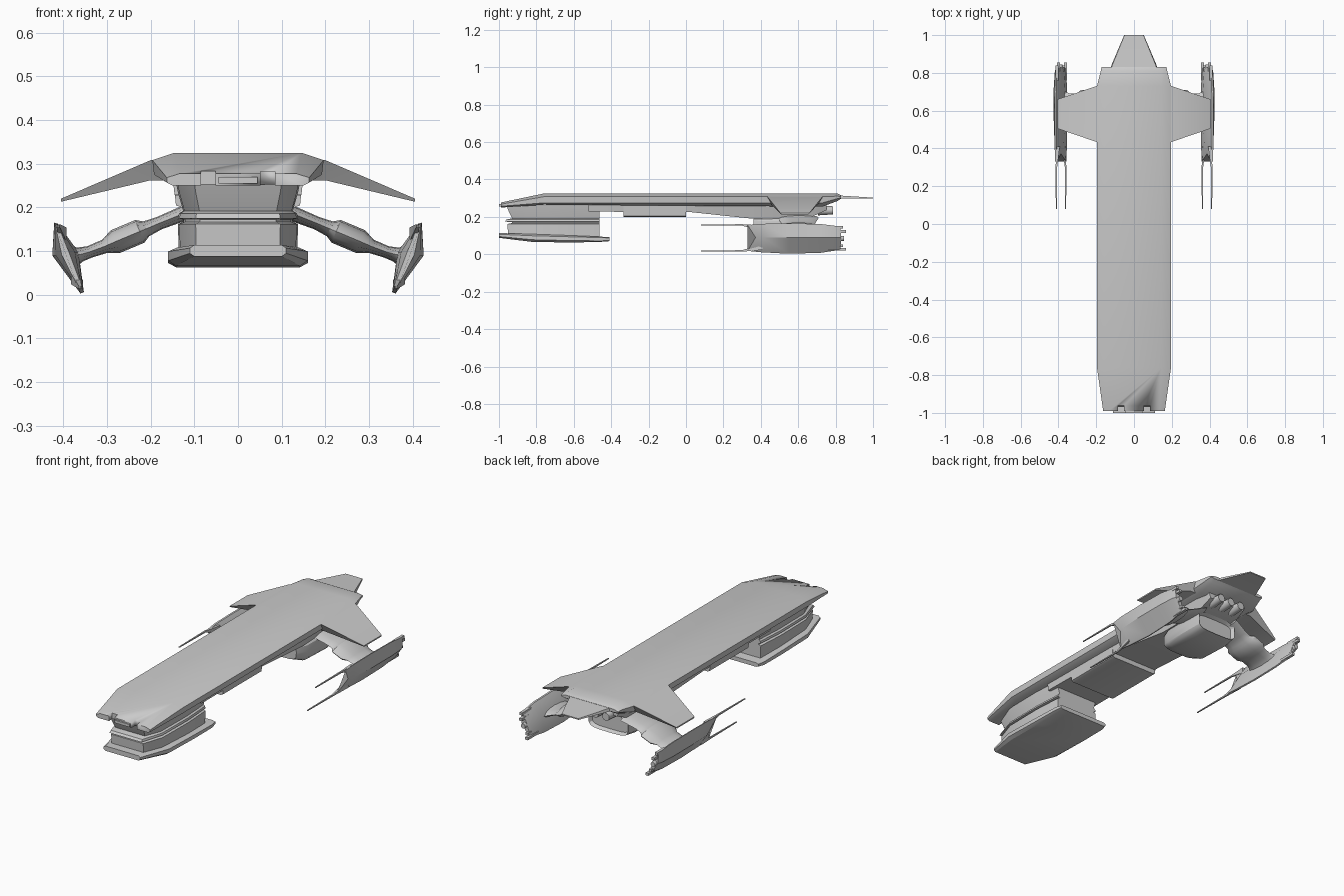
import bpy, bmesh, math
from mathutils import Matrix

if "Cube" in bpy.data.objects:
    bpy.data.objects.remove(bpy.data.objects["Cube"])

grey = bpy.data.materials.new("hull grey")
grey.diffuse_color = (0.6, 0.6, 0.6, 1)
grey.use_nodes = True
grey.node_tree.nodes["Principled BSDF"].inputs["Base Color"].default_value = grey.diffuse_color


def finish(name, bm, mirror=False, angle=30):
    bmesh.ops.recalc_face_normals(bm, faces=bm.faces)
    me = bpy.data.meshes.new(name)
    bm.to_mesh(me)
    bm.free()
    me.materials.append(grey)
    for p in me.polygons:
        p.use_smooth = True
    me.set_sharp_from_angle(angle=math.radians(angle))
    ob = bpy.data.objects.new(name, me)
    bpy.context.collection.objects.link(ob)
    if mirror:
        ob.modifiers.new("mirror", 'MIRROR').use_mirror_merge = False
    return ob


def loft(name, rings, mirror=False, angle=30, recess=0):
    """Skin a list of equal-length rings of 3D points; optional recess in the last cap."""
    bm = bmesh.new()
    vs = [[bm.verts.new(p) for p in r] for r in rings]
    n = len(rings[0])
    for a, b in zip(vs, vs[1:]):
        for i in range(n):
            bm.faces.new((a[i], a[(i + 1) % n], b[(i + 1) % n], b[i]))
    bm.faces.new(vs[0])
    cap = bm.faces.new(vs[-1])
    if recess:
        bmesh.ops.recalc_face_normals(bm, faces=bm.faces)
        bmesh.ops.inset_region(bm, faces=[cap], thickness=0.01)
        bmesh.ops.translate(bm, verts=cap.verts, vec=(0, -recess, 0))
    return finish(name, bm, mirror, angle)


def section(y, *half):
    """Symmetric cross-section at y from (x, z) points running top to bottom."""
    return [(x, y, z) for x, z in half] + [(-x, y, z) for x, z in reversed(half)]


def box(name, x, y, z, mirror=False):
    return loft(name, [[(a, y[0], z[0]), (a, y[1], z[0]), (a, y[1], z[1]), (a, y[0], z[1])]
                       for a in x], mirror)


def tube(name, x, y, z, r, length, mirror=False):
    bm = bmesh.new()
    bmesh.ops.create_cone(bm, cap_ends=True, segments=12, radius1=r, radius2=r * 0.8, depth=length,
                          matrix=Matrix.Translation((x, y, z)) @ Matrix.Rotation(-math.pi / 2, 4, 'X'))
    return finish(name, bm, mirror)


# Long flat main hull
hull = loft("main_hull", [
    section(-0.99, (.135, .277), (.163, .268), (.163, .257), (.15, .25)),
    section(-0.76, (.145, .325), (.196, .308), (.192, .275), (.16, .265)),
    section(0.73, (.145, .325), (.196, .308), (.192, .275), (.16, .255)),
    section(0.81, (.145, .325), (.176, .311), (.174, .298), (.15, .285)),
    section(0.83, (.14, .315), (.172, .308), (.172, .302), (.15, .298))])

# Notches in the bow edge
for s in (-1, 1):
    cut = box("bow_notch_cutter", (s * .052, s * .085), (-1.1, -.962), (.2, .4))
    cut.hide_render = True
    cut.hide_viewport = True
    m = hull.modifiers.new("notch", 'BOOLEAN')
    m.operation = 'DIFFERENCE'
    m.object = cut
box("bow_tip", (-.045, .045), (-1.0, -.97), (.255, .27))

# Tail plate
loft("tail_plate", [
    section(0.78, (.125, .318), (.13, .295)),
    section(0.84, (.115, .313), (.12, .298)),
    section(1.0, (.05, .303), (.052, .297))])

# Swept-down side wings
loft("side_wing", [
    [(.17, .42, .308), (.17, .74, .308), (.17, .70, .262), (.17, .46, .262)],
    [(.2, .435, .308), (.2, .73, .308), (.2, .70, .262), (.2, .46, .262)],
    [(.405, .505, .220), (.405, .66, .220), (.405, .655, .213), (.405, .51, .213)]], True)

# Keel under the hull, with a boxy bay
loft("keel", [
    section(-0.52, (.15, .272), (.145, .228)),
    section(0.02, (.15, .272), (.14, .226)),
    section(0.38, (.14, .272), (.12, .188)),
    section(0.66, (.14, .272), (.115, .195)),
    section(0.75, (.13, .29), (.11, .235))])
loft("belly_bay", [
    section(-0.335, (.148, .262), (.142, .205), (.13, .2)),
    section(0.0, (.148, .262), (.142, .205), (.13, .2))])


# Forward neck: plan outline stacked in height
def neck_ring(z, s, front):
    half = [(.095 * s, front), (.132 * s, -.84), (.135 * s, -.62), (.125 * s, -.462)]
    return [(x, y, z) for x, y in half] + [(-x, y, z) for x, y in reversed(half)]


loft("neck", [neck_ring(*a) for a in (
    (.09, 1, -.95), (.162, 1.02, -.955), (.167, .92, -.93), (.172, .92, -.93),
    (.175, 1.02, -.97), (.186, 1.0, -.96), (.192, .93, -.93), (.235, 1.02, -.95), (.262, 1.06, -.96))])

# Lower forward plate
loft("lower_plate", [
    section(-1.0, (.1, .114), (.11, .107), (.11, .095), (.1, .088)),
    section(-0.82, (.14, .108), (.16, .099), (.16, .078), (.142, .066)),
    section(-0.6, (.14, .1), (.16, .093), (.16, .073), (.142, .063)),
    section(-0.45, (.14, .094), (.158, .089), (.158, .072), (.142, .067)),
    section(-0.41, (.135, .092), (.15, .088), (.15, .075), (.135, .07))])


# Rear engine pod: rounded box with a recessed end
def pod_ring(y, w, lo, hi, n=20):
    ring = []
    for i in range(n):
        c, s = math.cos(math.tau * i / n), math.sin(math.tau * i / n)
        ring.append((w * math.copysign(abs(c) ** .5, c), y,
                     (lo + hi) / 2 + (hi - lo) / 2 * math.copysign(abs(s) ** .5, s)))
    return ring


loft("engine_pod", [pod_ring(.36, .10, .11, .2), pod_ring(.42, .125, .085, .205),
                    pod_ring(.6, .128, .08, .205), pod_ring(.67, .12, .09, .195)], recess=.02)

# Small thrusters under the tail
for x in (-.065, 0, .065):
    tube("thruster", x, .745, .235, .027, .08)


# Arms to the outer nacelles, thicker in the middle
def arm_ring(x, z, h, y0, y1, n=12):
    return [(x + .4 * h * math.sin(math.tau * i / n),
             (y0 + y1) / 2 + (y1 - y0) / 2 * math.cos(math.tau * i / n),
             z + h * math.sin(math.tau * i / n)) for i in range(n)]


loft("nacelle_arm", [arm_ring(*a) for a in (
    (.10, .196, .017, .49, .71), (.18, .164, .014, .51, .69), (.21, .151, .017, .51, .69),
    (.225, .145, .026, .49, .71), (.28, .122, .026, .49, .71), (.305, .111, .015, .51, .69),
    (.34, .098, .013, .51, .69), (.362, .092, .016, .50, .70), (.385, .09, .03, .47, .73))], True)


# Nacelles: tilted diamond-section blades
def blade(ye, ym, thick, lo, hi):
    """ye: y of the top and bottom edges, ym: y of the middle, thick: bulge."""
    def ex(z):
        return .357 + (z - .004) * .37
    return [(ex(hi) - .004, ye, hi - .002), (ex(hi) + .004, ye, hi),
            (.395 + thick, ym, .09), (ex(lo) + .004, ye, lo),
            (ex(lo) - .004, ye, lo + .003), (.395 - thick, ym, .098)]


loft("nacelle", [blade(.33, .372, .008, .018, .156), blade(.40, .41, .022, .011, .163),
                 blade(.55, .55, .03, .003, .165), blade(.72, .72, .03, .008, .162),
                 blade(.80, .81, .024, .02, .152), blade(.825, .83, .015, .024, .148)], True)

# Long forward spikes and short rear prongs
for label, x, z, zi in (("upper", .411, .157, .138), ("lower", .362, .018, .04)):
    xi = x + (zi - z) * .5
    loft(label + "_spike", [
        [(x - .003, .08, z - .002), (x + .003, .08, z - .002), (x + .003, .08, z + .002), (x - .003, .08, z + .002)],
        [(x - .004, .30, z - .004), (x + .004, .30, z - .004), (x + .004, .30, z + .004), (x - .004, .30, z + .004)],
        [(xi - .009, .41, zi - .016), (xi + .009, .41, zi - .016),
         (xi + .009, .41, zi + .016), (xi - .009, .41, zi + .016)]], True)
for x, z, end in ((.408, .145, .84), (.40, .122, .855), (.372, .045, .84), (.363, .028, .855)):
    box("rear_prong", (x - .008, x + .008), (.76, end), (z - .007, z + .007), True)
tube("nacelle_exhaust", .391, .825, .085, .016, .04, True)
